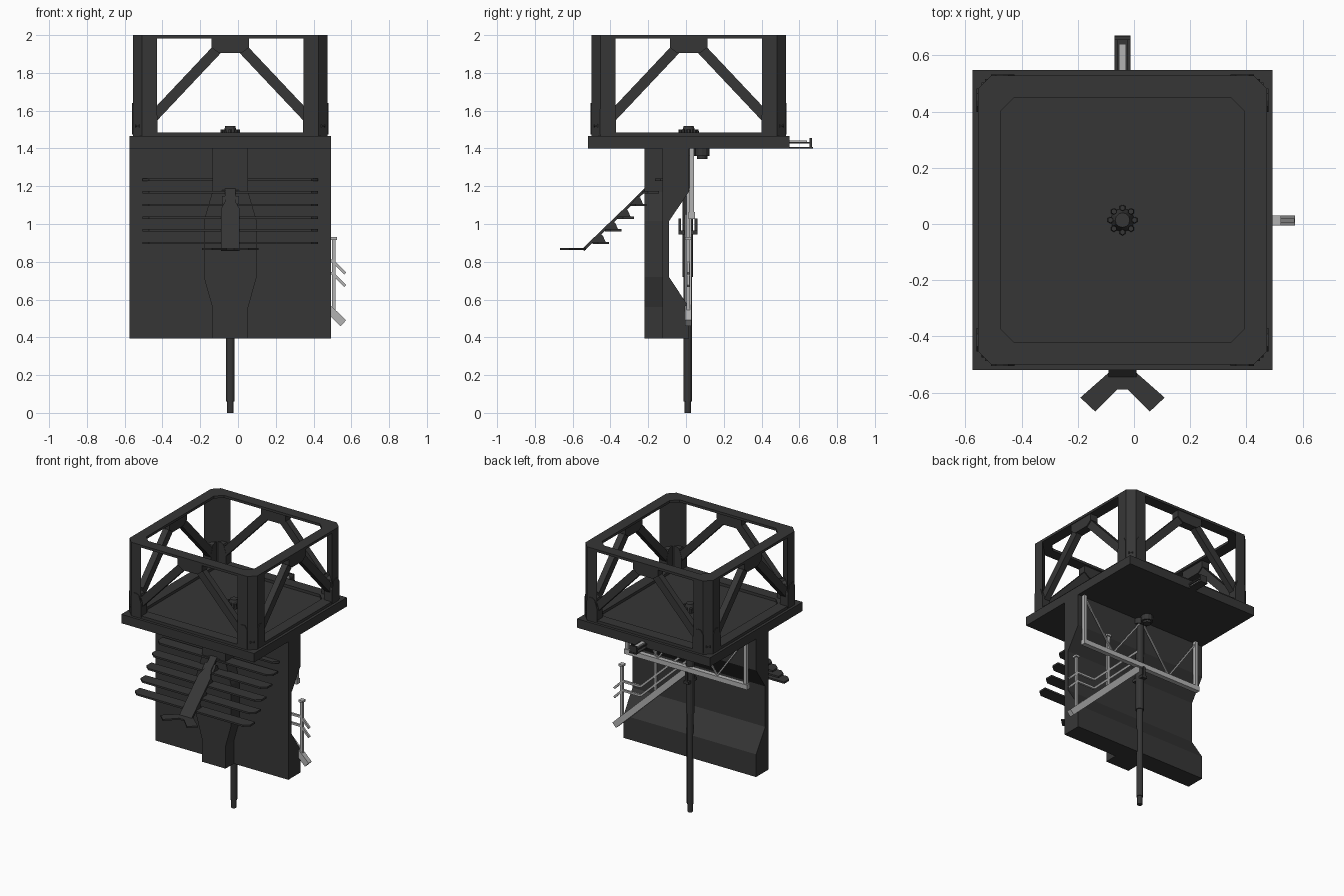
import bpy, bmesh, math
from mathutils import Vector, Matrix

if "Cube" in bpy.data.objects:
    bpy.data.objects.remove(bpy.data.objects["Cube"])

CX, CY = -0.041, 0.014      # centre of the square deck
H, TOPH = 0.534, 0.515      # half widths of deck and top frame


def material(name, v):
    m = bpy.data.materials.new(name)
    m.diffuse_color = (v, v, v, 1)
    m.use_nodes = True
    m.node_tree.nodes["Principled BSDF"].inputs["Base Color"].default_value = m.diffuse_color
    return m


DARK = material("dark grey", 0.037)
LIGHT = material("light grey", 0.45)


def prism(bm, pts, axis, lo, hi):
    """Extrude a 2D outline along an axis: x takes (y,z), y takes (x,z), z takes (x,y)."""
    def at(p, d):
        return {'x': (d, p[0], p[1]), 'y': (p[0], d, p[1]), 'z': (p[0], p[1], d)}[axis]
    a = [bm.verts.new(at(p, lo)) for p in pts]
    b = [bm.verts.new(at(p, hi)) for p in pts]
    n = len(pts)
    bm.faces.new(a)
    bm.faces.new(b[::-1])
    for i in range(n):
        bm.faces.new((a[i], b[i], b[(i + 1) % n], a[(i + 1) % n]))


def box(bm, x0, x1, y0, y1, z0, z1):
    prism(bm, [(x0, y0), (x1, y0), (x1, y1), (x0, y1)], 'z', z0, z1)


def bar(bm, p, q, w, h):
    """Rectangular bar from p to q; w is sideways, h is upright."""
    p, q = Vector(p), Vector(q)
    d = (q - p).normalized()
    up = Vector((0, 0, 1)) if abs(d.z) < 0.99 else Vector((1, 0, 0))
    s = d.cross(up).normalized()
    u = s.cross(d)
    ends = [[bm.verts.new(c + s * i * w / 2 + u * j * h / 2)
             for i, j in ((-1, -1), (1, -1), (1, 1), (-1, 1))] for c in (p, q)]
    a, b = ends
    bm.faces.new(a)
    bm.faces.new(b[::-1])
    for i in range(4):
        bm.faces.new((a[i], b[i], b[(i + 1) % 4], a[(i + 1) % 4]))


def disc(bm, x, y, z0, z1, r0, r1, n=12):
    bmesh.ops.create_cone(bm, cap_ends=True, segments=n, radius1=r0, radius2=r1, depth=z1 - z0,
                          matrix=Matrix.Translation((x, y, (z0 + z1) / 2)))


def finish(bm, name, mat):
    bmesh.ops.recalc_face_normals(bm, faces=bm.faces)
    me = bpy.data.meshes.new(name)
    bm.to_mesh(me)
    bm.free()
    me.materials.append(mat)
    ob = bpy.data.objects.new(name, me)
    bpy.context.collection.objects.link(ob)
    return ob


def octagon(h, c):
    return [(-h + c, -h), (h - c, -h), (h, -h + c), (h, h - c),
            (h - c, h), (-h + c, h), (-h, h - c), (-h, -h + c)]


def ring(bm, z0, z1):
    """Square ring with cut corners, centred on the deck."""
    loops = []
    for h in (TOPH, TOPH - 0.08):
        for z in (z0, z1):
            loops.append([bm.verts.new((CX + x, CY + y, z)) for x, y in octagon(h, 0.048)])
    ob, ot, ib, it = loops
    for i in range(8):
        j = (i + 1) % 8
        for a, b in ((ob, ot), (ot, it), (it, ib), (ib, ob)):
            bm.faces.new((a[i], a[j], b[j], b[i]))


# Deck
bm = bmesh.new()
box(bm, CX - H, CX + H, CY - H, CY + H, 1.40, 1.465)
finish(bm, "deck", DARK)

# Upper and lower rings
bm = bmesh.new()
ring(bm, 1.465, 1.485)
ring(bm, 1.982, 2.0)
finish(bm, "frame_rings", DARK)

# One side of the cage, repeated four times round the deck centre
bm = bmesh.new()
T = TOPH
prism(bm, [(-T, -T + .048), (-T + .048, -T), (-T + .127, -T), (-T, -T + .127)], 'z', 1.465, 1.99)
prism(bm, [(-.1, 1.99), (.1, 1.99), (.1, 1.935), (.06, 1.905), (-.06, 1.905), (-.1, 1.935)],
      'y', -T + .005, -T + .065)
for s in (-1, 1):
    bar(bm, (s * .05, -T + .036, 1.945), (s * .47, -T + .036, 1.50), .045, .055)
    prism(bm, [(s * x, z) for x, z in ((.385, 1.475), (.385, 1.57), (.405, 1.63), (.425, 1.64),
                                       (.45, 1.64), (.468, 1.61), (.468, 1.475))],
          'y', -T - .004, -T + .06)
base = bm.verts[:] + bm.edges[:] + bm.faces[:]
for k in (1, 2, 3):
    new = bmesh.ops.duplicate(bm, geom=base)["geom"]
    bmesh.ops.rotate(bm, verts=[v for v in new if isinstance(v, bmesh.types.BMVert)],
                     cent=(0, 0, 0), matrix=Matrix.Rotation(k * math.pi / 2, 3, 'Z'))
bmesh.ops.translate(bm, verts=bm.verts, vec=(CX, CY, 0))
finish(bm, "cage_truss", DARK)

# Hub with eight knobs in the middle of the deck
bm = bmesh.new()
disc(bm, CX, CY, 1.465, 1.52, .042, .026)
for k in range(8):
    a = k * math.pi / 4
    disc(bm, CX + .043 * math.cos(a), CY + .043 * math.sin(a), 1.465, 1.50, .012, .010, 6)
finish(bm, "deck_hub", DARK)

# Wall with the notched back, and the swelling column on its front
bm = bmesh.new()
prism(bm, [(-.125, .395), (.015, .395), (.015, .56), (-.09, .72), (-.09, 1.015),
           (.015, 1.17), (.015, 1.4), (-.125, 1.4)], 'x', -.575, .493)
finish(bm, "wall", DARK)
bm = bmesh.new()
half = [(.095, .395), (.095, .56), (.14, .72), (.14, 1.015), (.095, 1.17), (.095, 1.4)]
prism(bm, [(CX + x, z) for x, z in half] + [(CX - x, z) for x, z in half[::-1]], 'y', -.22, -.12)
finish(bm, "front_column", DARK)

# Slats with gussets
bm = bmesh.new()
for i in range(6):
    y, z = -.495 + .066 * i, .893 + .067 * i
    w = .087
    y1 = min(y + w, -.11)
    prism(bm, [(-.505, y1), (-.505, y + .03), (-.47, y), (.388, y), (.423, y + .03), (.423, y1)],
          'z', z, z + .013)
    if i < 5:
        prism(bm, [(y + .005, z + .01), (y + .07, z + .01), (y + .055, z + .045), (y + .04, z + .055)],
              'x', CX - .045, CX + .045)
finish(bm, "slats", DARK)

# Sloping ramp and forked foot plate
bm = bmesh.new()
prof = [(-.55, .868, .05), (-.33, 1.08, .05), (-.29, 1.12, .027), (-.195, 1.212, .027)]
rows = [[bm.verts.new((CX + sx * w, y + o * .011, z - o * .011)) for sx, o in
         ((-1, 0), (1, 0), (1, 1), (-1, 1))] for y, z, w in prof]
for a, b in zip(rows, rows[1:]):
    for i in range(4):
        bm.faces.new((a[i], a[(i + 1) % 4], b[(i + 1) % 4], b[i]))
bm.faces.new(rows[0])
bm.faces.new(rows[-1])
finish(bm, "ramp", DARK)
bm = bmesh.new()
fork = [(.05, -.53), (.15, -.618), (.097, -.668), (.02, -.59)]
prism(bm, [(CX + x, y) for x, y in fork] + [(CX - x, y) for x, y in fork[::-1]], 'z', .862, .873)
finish(bm, "foot_plate", DARK)

# Centre pole with sleeve, clamp and discs under the deck
bm = bmesh.new()
PY = .01
disc(bm, CX, PY, 0, .06, .017, .017)
disc(bm, CX, PY, .06, .72, .023, .023)
disc(bm, CX, PY, .72, 1.4, .028, .028)
disc(bm, CX, PY, 1.36, 1.4, .045, .045)
disc(bm, CX, .085, 1.36, 1.4, .04, .04)
disc(bm, CX, .085, 1.345, 1.36, .028, .028)
box(bm, CX - .02, CX + .02, PY - .05, PY + .05, .945, .965)
for s in (-1, 1):
    box(bm, CX - .008, CX + .008, PY + s * .043 - .007, PY + s * .043 + .007, .96, 1.03)
finish(bm, "centre_pole", DARK)

# Light frame hanging behind the wall
bm = bmesh.new()
Y = .03
bar(bm, (-.525, Y, 1.045), (.465, Y, 1.045), .035, .035)
for x in (-.505, .45):
    box(bm, x - .012, x + .012, Y - .012, Y + .012, 1.04, 1.40)
for x0, x1 in ((-.505, CX), (CX, .45)):
    xm = (x0 + x1) / 2
    for x in (x0, x1):
        bar(bm, (x, Y, 1.39), (xm, Y, 1.06), .01, .01)
finish(bm, "hanging_frame", LIGHT)

# Sloping boom
bm = bmesh.new()
bar(bm, (CX, .012, 1.045), (.558, .012, .475), .036, .043)
finish(bm, "boom", LIGHT)

# Handrails and posts on the boom
bm = bmesh.new()
for dz in (0, -.066):
    path = [(.567, .738), (.5, .805), (.355, .805), (CX, 1.18)]
    for p, q in zip(path, path[1:]):
        bar(bm, (p[0], .012, p[1] + dz), (q[0], .012, q[1] + dz), .015, .015)
for x, z in ((.507, .55), (.235, .81)):
    box(bm, x - .009, x + .009, .003, .021, z - .02, z + .37)
    box(bm, x - .017, x + .017, -.006, .030, z + .365, z + .38)
finish(bm, "boom_handrail", LIGHT)

# Small bracket on the back edge of the deck
bm = bmesh.new()
box(bm, CX - .028, CX + .028, .54, .672, 1.40, 1.408)
for s in (-1, 1):
    box(bm, CX + s * .023 - .005, CX + s * .023 + .005, .54, .665, 1.425, 1.435)
box(bm, CX - .028, CX + .028, .655, .668, 1.40, 1.455)
finish(bm, "back_bracket", DARK)
bm = bmesh.new()
box(bm, CX - .013, CX + .013, .54, .64, 1.425, 1.442)
finish(bm, "back_bracket_tray", LIGHT)
